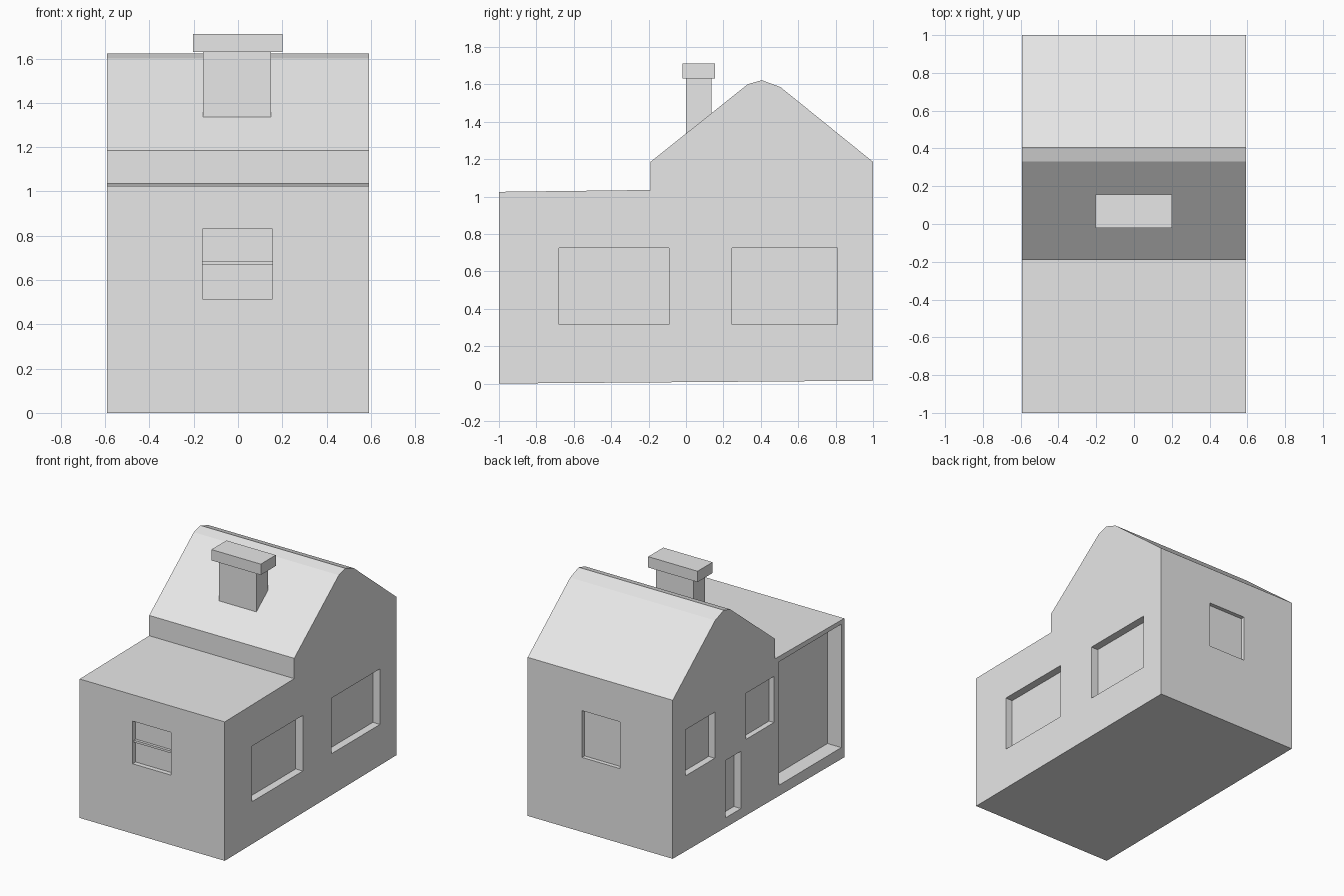
import bpy
import bmesh
from mathutils import Matrix, Vector

HALF = 0.592  # half width of the house

if "Cube" in bpy.data.objects:
    bpy.data.objects.remove(bpy.data.objects["Cube"], do_unlink=True)

grey = bpy.data.materials.new("plain grey")
grey.use_nodes = True
COLOUR = (0.8, 0.8, 0.8, 1)
grey.diffuse_color = COLOUR
grey.node_tree.nodes["Principled BSDF"].inputs["Base Color"].default_value = COLOUR


def add_box(bm, lo, hi):
    """Add an axis-aligned box between two corners."""
    lo, hi = Vector(lo), Vector(hi)
    m = Matrix.Translation((lo + hi) / 2) @ Matrix.Diagonal((*(hi - lo), 1))
    bmesh.ops.create_cube(bm, size=1, matrix=m)


def finish(bm, name):
    bmesh.ops.recalc_face_normals(bm, faces=bm.faces)
    mesh = bpy.data.meshes.new(name)
    bm.to_mesh(mesh)
    bm.free()
    mesh.materials.append(grey)
    ob = bpy.data.objects.new(name, mesh)
    bpy.context.scene.collection.objects.link(ob)
    return ob


def box(name, lo, hi):
    bm = bmesh.new()
    add_box(bm, lo, hi)
    return finish(bm, name)


# House body: side profile (y, z) extruded across the width
profile = [(-1, 0), (1, 0.015), (1, 1.185), (0.505, 1.585), (0.405, 1.622),
           (0.33, 1.6), (-0.19, 1.185), (-0.19, 1.035), (-1, 1.025)]
bm = bmesh.new()
face = bm.faces.new([bm.verts.new((-HALF, y, z)) for y, z in profile])
ext = bmesh.ops.extrude_face_region(bm, geom=[face])
bmesh.ops.translate(bm, vec=(2 * HALF, 0, 0),
                    verts=[g for g in ext["geom"] if isinstance(g, bmesh.types.BMVert)])
house = finish(bm, "house_body")

# Recessed windows and doors: wall sign, y range, z range, depth
side_openings = [
    (1, -0.68, -0.09, 0.315, 0.725, 0.058),   # right front window
    (1, 0.245, 0.81, 0.315, 0.725, 0.058),    # right back window
    (-1, 0.51, 0.85, 0.57, 0.91, 0.05),       # left back window
    (-1, -0.18, 0.146, 0.57, 0.91, 0.04),     # left middle window
    (-1, 0.205, 0.386, 0.082, 0.505, 0.058),  # small door
    (-1, -0.965, -0.24, 0.085, 0.995, 0.112), # large door
]
bm = bmesh.new()
for s, y0, y1, z0, z1, depth in side_openings:
    xs = sorted((s * (HALF - depth), s * (HALF + 0.1)))
    add_box(bm, (xs[0], y0, z0), (xs[1], y1, z1))
add_box(bm, (-0.16, -1.1, 0.515), (0.155, -0.965, 0.83))  # front window
add_box(bm, (-0.16, 0.97, 0.565), (0.148, 1.1, 0.91))     # back window
cutter = finish(bm, "opening_cutter")
cutter.hide_render = True

cut = house.modifiers.new("openings", "BOOLEAN")
cut.operation = "DIFFERENCE"
cut.solver = "EXACT"
cut.object = cutter
deps = bpy.context.evaluated_depsgraph_get()
house.data = bpy.data.meshes.new_from_object(house.evaluated_get(deps))
house.modifiers.clear()
bpy.data.objects.remove(cutter, do_unlink=True)

# Front window crossbar
box("front_window_bar", (-0.16, -0.985, 0.668), (0.155, -0.96, 0.684))

# Chimney and its cap
box("chimney_stack", (-0.157, 0, 1.3), (0.15, 0.135, 1.64))
box("chimney_cap", (-0.203, -0.02, 1.63), (0.2, 0.155, 1.71))
